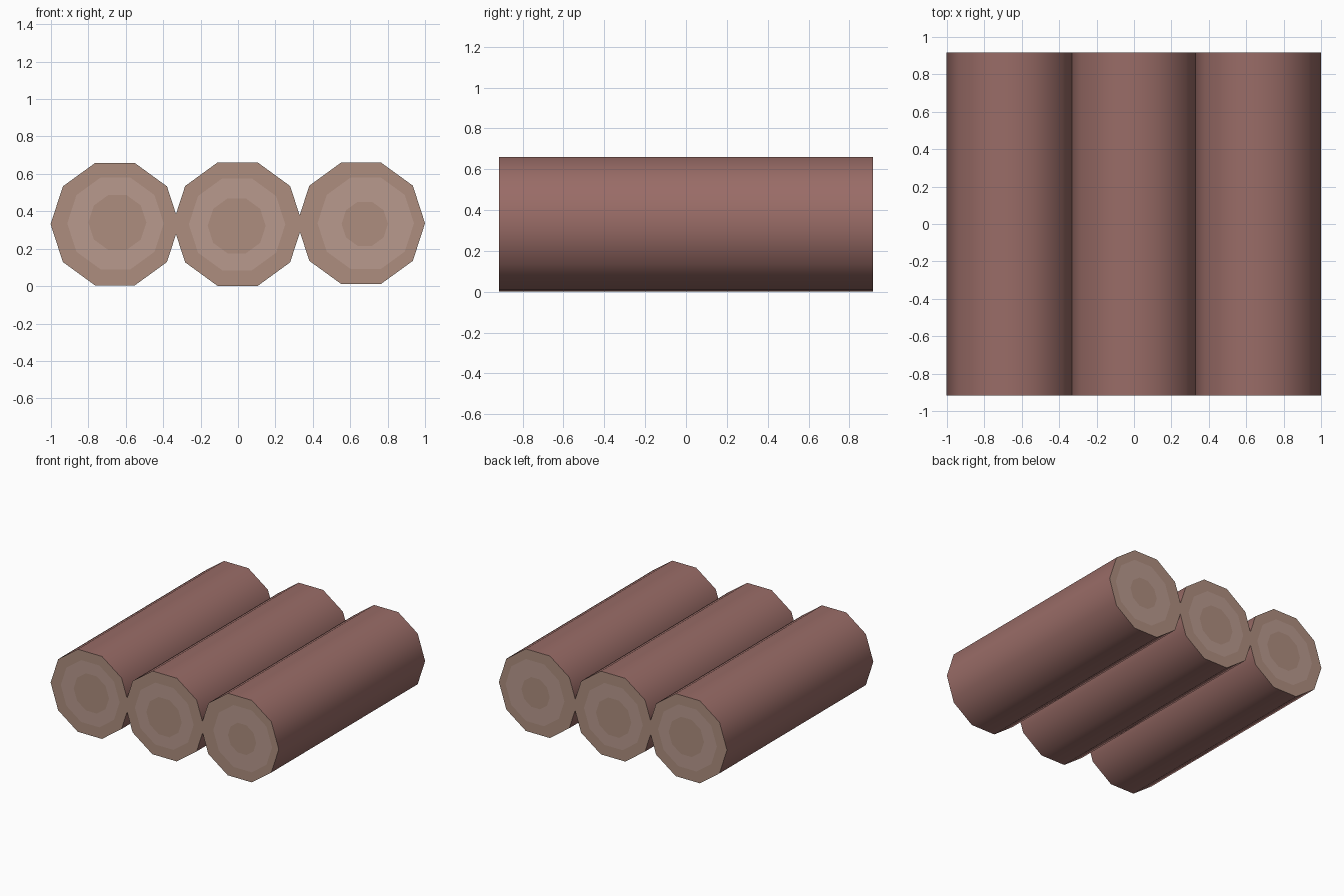
import bpy, bmesh
from math import cos, sin, pi, radians

if "Cube" in bpy.data.objects:
    bpy.data.objects.remove(bpy.data.objects["Cube"])

SIDES = 10
HALF = 0.917


def material(name, rgb):
    m = bpy.data.materials.new(name)
    m.diffuse_color = (*rgb, 1)
    m.use_nodes = True
    m.node_tree.nodes["Principled BSDF"].inputs["Base Color"].default_value = m.diffuse_color
    return m


MATS = [material("bark", (0.32, 0.15, 0.135)),
        material("wood", (0.42, 0.27, 0.21)),
        material("pale_wood", (0.48, 0.32, 0.27))]
BARK, WOOD, PALE = range(3)


def log(name, outer, middle, core):
    """Each ring is (centre x, centre z, radius); the same rings sit on both ends."""
    bm = bmesh.new()

    def ring(spec, y):
        cx, cz, r = spec
        return [bm.verts.new((cx + r * cos(2 * pi * i / SIDES), y,
                              cz + r * sin(2 * pi * i / SIDES))) for i in range(SIDES)]

    # rings run from the front core, out over the bark, to the back core
    rings = [ring(s, -HALF) for s in (core, middle, outer)]
    rings += [ring(s, HALF) for s in (outer, middle, core)]
    for a, b, mat in zip(rings, rings[1:], (PALE, WOOD, BARK, WOOD, PALE)):
        for i in range(SIDES):
            j = (i + 1) % SIDES
            bm.faces.new((a[i], a[j], b[j], b[i])).material_index = mat
    for end in (rings[0], rings[-1]):
        bm.faces.new(end).material_index = WOOD
    bmesh.ops.recalc_face_normals(bm, faces=bm.faces)
    for f in bm.faces:
        f.smooth = True

    mesh = bpy.data.meshes.new(name)
    bm.to_mesh(mesh)
    bm.free()
    for m in MATS:
        mesh.materials.append(m)
    mesh.set_sharp_from_angle(angle=radians(50))  # smooth bark, crisp ends
    bpy.context.collection.objects.link(bpy.data.objects.new(name, mesh))


# three logs side by side, slightly overlapping
log("left_log", (-0.658, 0.331, 0.344), (-0.655, 0.335, 0.258), (-0.645, 0.34, 0.155))
log("middle_log", (-0.002, 0.331, 0.347), (-0.005, 0.33, 0.258), (-0.007, 0.322, 0.155))
log("right_log", (0.658, 0.336, 0.342), (0.683, 0.336, 0.258), (0.678, 0.333, 0.124))
